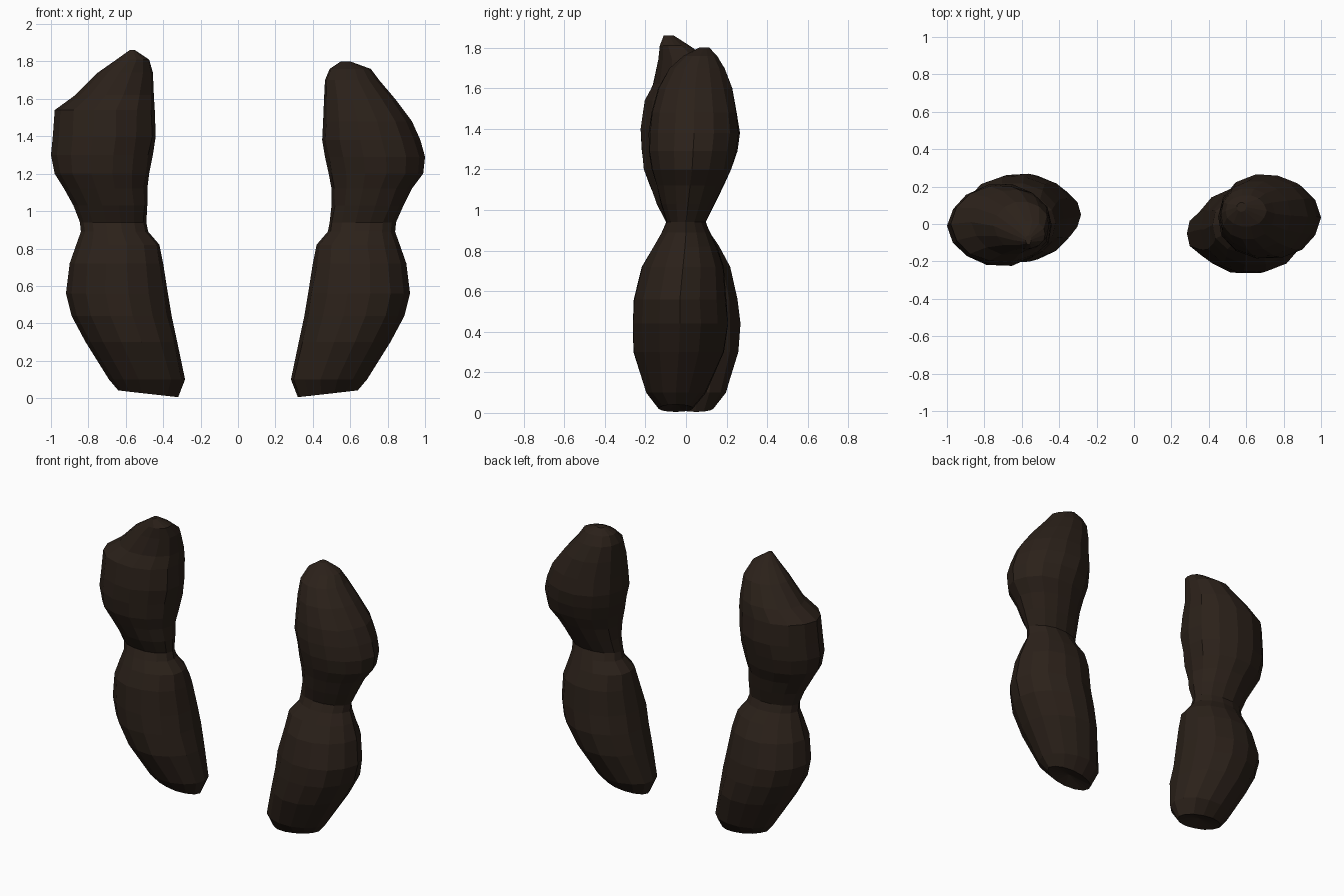
import bpy, bmesh, math, random

random.seed(4)
SIDES = 14

brown = bpy.data.materials.new("dark_brown")
brown.diffuse_color = (0.024, 0.015, 0.010, 1)


def loft(name, rows, turn):
    """Stack of oval rings: (z, inner x, outer x, y centre, y half depth).
    turn=-1 turns the limb half a turn about z."""
    bm = bmesh.new()
    rings = []
    for i, (z, x0, x1, yc, ry) in enumerate(rows):
        cx, rx = (x0 + x1) / 2, (x1 - x0) / 2
        ring = []
        for k in range(SIDES):
            a = 2 * math.pi * k / SIDES
            c, s = math.cos(a), math.sin(a)
            # small irregularity off the long axis, leaner towards the outside
            j = 1 if k % (SIDES // 2) == 0 else 1.0 - 0.02 * c + random.uniform(-0.02, 0.02)
            zz = z + 0.018 * (1 + c) if i == 0 else z      # sloping sole
            ring.append(bm.verts.new((turn * (cx + rx * c * j),
                                      turn * (yc + ry * s * j), zz)))
        rings.append(ring)
    for a, b in zip(rings, rings[1:]):
        for k in range(SIDES):
            n = (k + 1) % SIDES
            bm.faces.new((a[k], a[n], b[n], b[k]))
    # slightly hollow sole and closed crown
    hollow = bm.verts.new((turn * 0.48, turn * -0.05, 0.05))
    for k in range(SIDES):
        bm.faces.new((rings[0][(k + 1) % SIDES], rings[0][k], hollow))
    bm.faces.new(rings[-1])
    bmesh.ops.recalc_face_normals(bm, faces=bm.faces[:])
    me = bpy.data.meshes.new(name)
    bm.to_mesh(me)
    bm.free()
    me.materials.append(brown)
    ob = bpy.data.objects.new(name, me)
    bpy.context.collection.objects.link(ob)
    return ob


# lower lobe, shared shape (values for the +x limb, turned for the other)
lower = [
    (0.005, 0.32, 0.64, -0.05, 0.085),
    (0.10, 0.283, 0.69, -0.05, 0.15),
    (0.30, 0.325, 0.815, -0.035, 0.225),
    (0.44, 0.355, 0.89, -0.03, 0.24),
    (0.56, 0.375, 0.92, -0.03, 0.233),
    (0.72, 0.40, 0.90, -0.015, 0.205),
    (0.82, 0.42, 0.865, -0.005, 0.16),
    (0.89, 0.48, 0.84, 0.0, 0.12),
    (0.94, 0.49, 0.845, 0.0, 0.098),
]

# upper lobes differ at the crown
upper_right = [
    (1.03, 0.50, 0.885, 0.01, 0.135),
    (1.12, 0.50, 0.93, 0.02, 0.17),
    (1.20, 0.485, 0.99, 0.03, 0.20),
    (1.29, 0.465, 1.00, 0.035, 0.22),
    (1.38, 0.45, 0.975, 0.04, 0.227),
    (1.48, 0.455, 0.93, 0.04, 0.217),
    (1.60, 0.46, 0.84, 0.045, 0.185),
    (1.70, 0.465, 0.755, 0.055, 0.14),
    (1.76, 0.49, 0.71, 0.07, 0.085),
    (1.80, 0.55, 0.60, 0.09, 0.025),
]
upper_left = [
    (1.03, 0.485, 0.88, 0.01, 0.135),
    (1.12, 0.485, 0.93, 0.015, 0.165),
    (1.20, 0.475, 0.98, 0.015, 0.195),
    (1.30, 0.455, 1.00, 0.01, 0.212),
    (1.40, 0.44, 0.99, 0.005, 0.22),
    (1.54, 0.445, 0.98, 0.0, 0.205),
    (1.62, 0.45, 0.87, -0.01, 0.175),
    (1.74, 0.455, 0.75, 0.01, 0.13),
    (1.81, 0.475, 0.65, 0.055, 0.075),
    (1.86, 0.55, 0.58, 0.085, 0.025),
]

loft("right_limb", lower + upper_right, 1)
loft("left_limb", lower + upper_left, -1)
